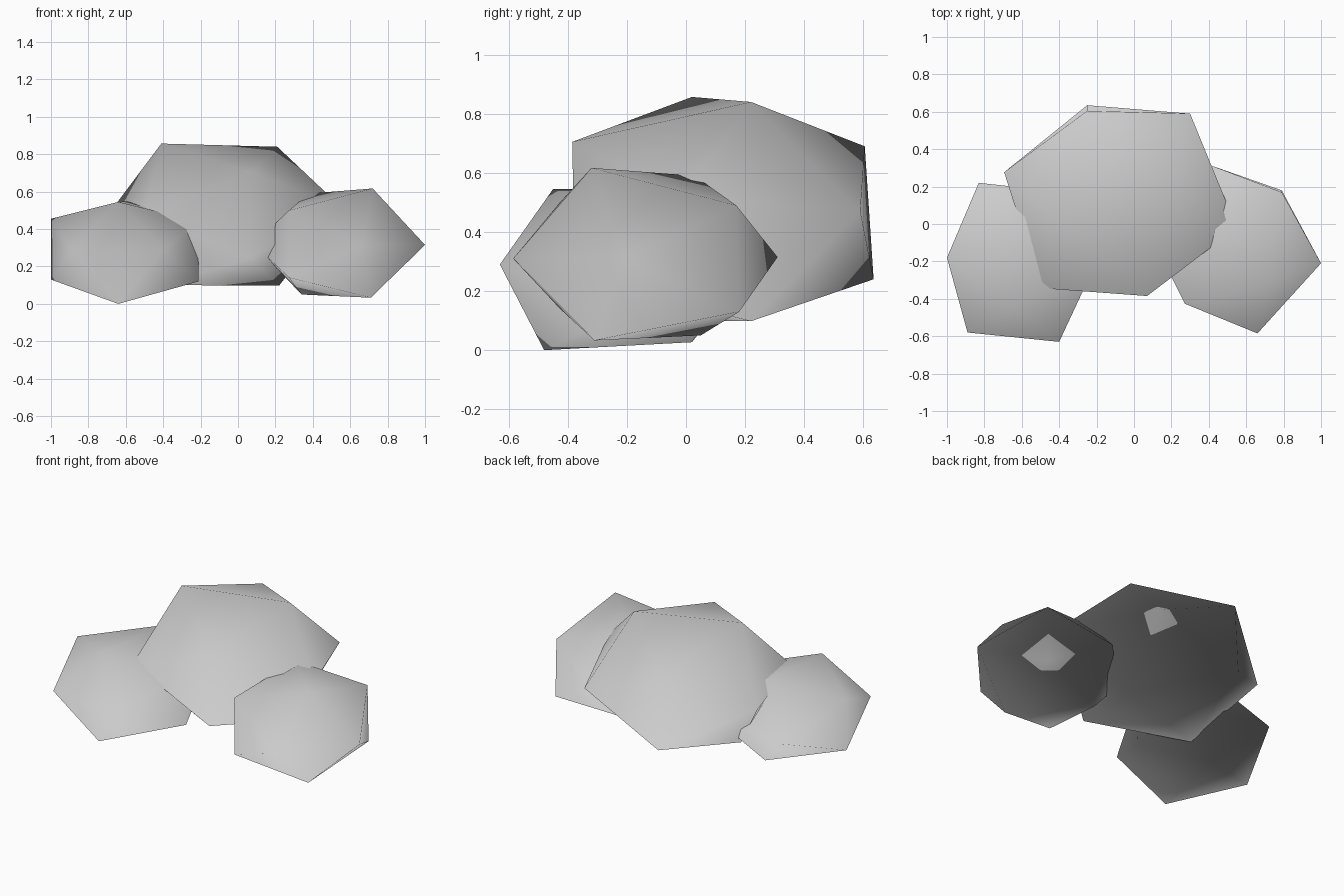
import bpy, bmesh, math
from mathutils import Matrix, Vector

if "Cube" in bpy.data.objects:
    bpy.data.objects.remove(bpy.data.objects["Cube"])

# one plain grey for all boulders
grey = bpy.data.materials.new("stone_grey")
grey.diffuse_color = (0.6, 0.6, 0.6, 1.0)
grey.use_nodes = True
grey.node_tree.nodes["Principled BSDF"].inputs["Base Color"].default_value = grey.diffuse_color

PHI = (1 + math.sqrt(5)) / 2


def boulder(name, centre, radius, height_radius, turn, corners):
    """Squashed twenty-sided ball; the corner nearest each point is pulled onto it."""
    centre = Vector(centre)
    bm = bmesh.new()
    for a in (-1, 1):
        for b in (-PHI, PHI):
            for co in ((0, a, b), (a, b, 0), (b, 0, a)):
                bm.verts.new(Vector(co).normalized())
    bmesh.ops.convex_hull(bm, input=bm.verts[:])
    bmesh.ops.recalc_face_normals(bm, faces=bm.faces[:])
    bm.transform(Matrix.Translation(centre)
                 @ Matrix.Rotation(math.radians(turn), 4, 'Z')
                 @ Matrix.Diagonal((radius, radius, height_radius, 1)))
    for point in map(Vector, corners):
        min(bm.verts, key=lambda v: (v.co - point).length).co = point
    for f in bm.faces:
        f.smooth = True
    mesh = bpy.data.meshes.new(name)
    bm.to_mesh(mesh)
    bm.free()
    mesh.materials.append(grey)
    # soft, upward-leaning smooth normals
    focus = centre - Vector((0, 0, 1.58 * radius))
    mesh.normals_split_custom_set_from_vertices(
        [(v.co - focus).normalized() for v in mesh.vertices])
    obj = bpy.data.objects.new(name, mesh)
    bpy.context.collection.objects.link(obj)
    return obj


# large boulder at the back
boulder("large_boulder", (-0.095, 0.125, 0.478), 0.618, 0.444, -72.5, [
    (-0.41, 0.02, 0.857), (0.21, 0.22, 0.84), (-0.25, 0.635, 0.24),
    (-0.25, 0.605, 0.69), (0.22, 0.22, 0.098), (0.07, -0.385, 0.705),
    (0.55, -0.02, 0.52), (0.30, 0.59, 0.47)])

# small boulder, front left
boulder("left_boulder", (-0.61, -0.205, 0.274), 0.463, 0.322, -5, [
    (-0.64, -0.45, 0.545), (-0.64, -0.48, 0.0), (-0.57, 0.02, 0.027),
    (-1.0, -0.18, 0.455), (-1.0, -0.18, 0.13), (-0.83, 0.22, 0.275),
    (-0.89, -0.58, 0.29), (-0.40, -0.63, 0.29), (-0.21, -0.22, 0.12)])

# small boulder, front right
boulder("right_boulder", (0.54, -0.135, 0.32), 0.465, 0.342, 47.5, [
    (0.72, -0.32, 0.617), (0.71, -0.31, 0.033), (0.38, 0.03, 0.59),
    (0.34, 0.05, 0.05), (0.66, -0.585, 0.31), (1.0, -0.21, 0.315),
    (0.79, 0.17, 0.49), (0.79, 0.18, 0.13), (0.42, 0.31, 0.315)])
